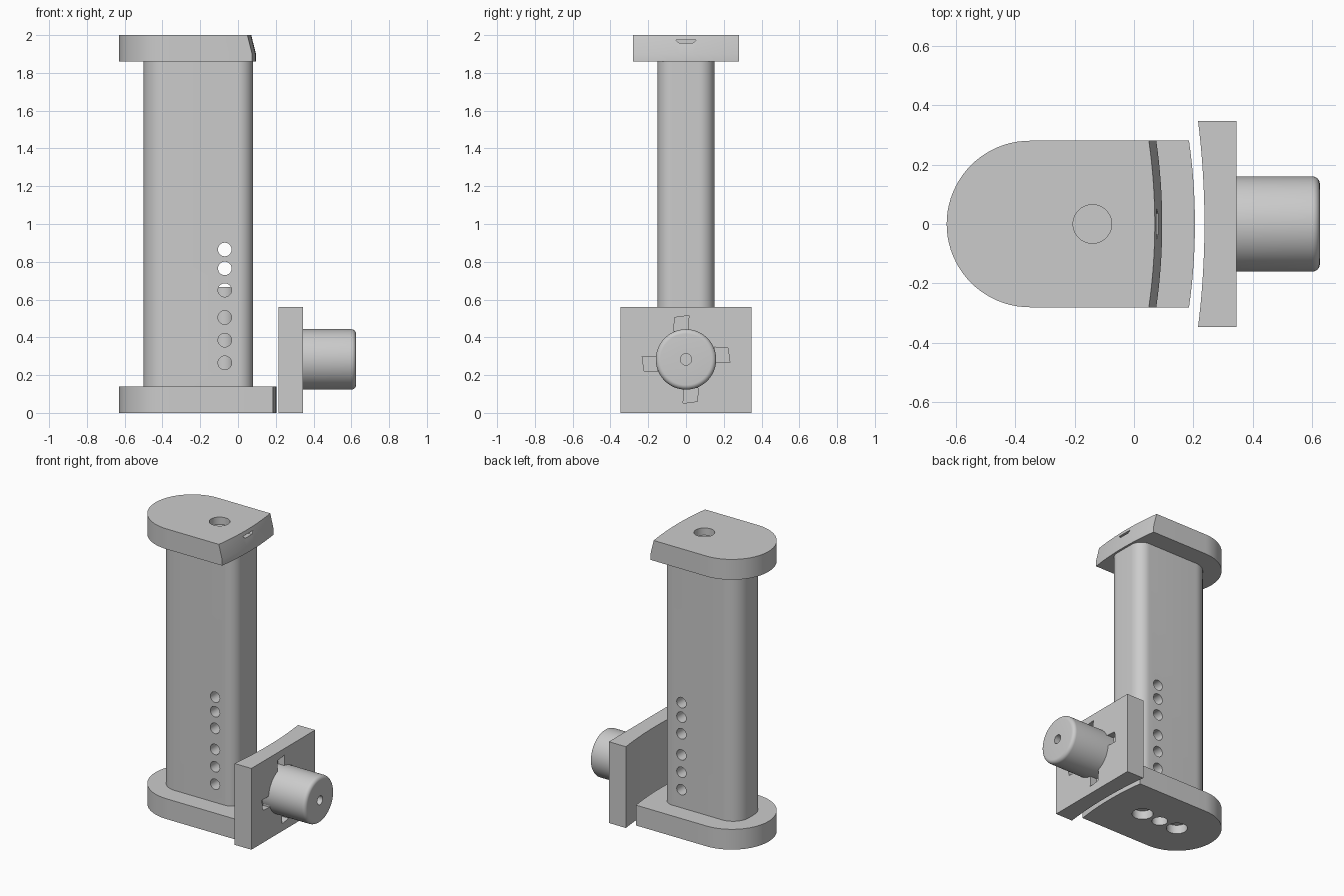
import bpy, bmesh, math
from mathutils import Vector

if "Cube" in bpy.data.objects:
    bpy.data.objects.remove(bpy.data.objects["Cube"])

grey = bpy.data.materials.new("grey")
grey.diffuse_color = (0.6, 0.6, 0.6, 1)
grey.use_nodes = True
grey.node_tree.nodes["Principled BSDF"].inputs["Base Color"].default_value = grey.diffuse_color


def loft(name, rings):
    """Skin a list of equal-length closed rings and cap both ends."""
    bm = bmesh.new()
    loops = [[bm.verts.new(p) for p in r] for r in rings]
    for a, b in zip(loops, loops[1:]):
        n = len(a)
        for i in range(n):
            bm.faces.new((a[i], a[(i + 1) % n], b[(i + 1) % n], b[i]))
    bm.faces.new(loops[0][::-1])
    bm.faces.new(loops[-1])
    bmesh.ops.recalc_face_normals(bm, faces=bm.faces)
    me = bpy.data.meshes.new(name)
    bm.to_mesh(me)
    bm.free()
    me.materials.append(grey)
    ob = bpy.data.objects.new(name, me)
    bpy.context.collection.objects.link(ob)
    return ob


def arc(cx, cy, r, a0, a1, n):
    return [(cx + r * math.cos(math.radians(a0 + (a1 - a0) * i / n)),
             cy + r * math.sin(math.radians(a0 + (a1 - a0) * i / n))) for i in range(n + 1)]


def at_z(outline, z):
    return [(x, y, z) for x, y in outline]


def cylinder(name, start, end, r, n=40):
    a, b = Vector(start), Vector(end)
    q = (b - a).to_track_quat('Z', 'Y')
    ring = [q @ Vector((r * math.cos(t * math.tau / n), r * math.sin(t * math.tau / n), 0)) for t in range(n)]
    return loft(name, [[a + p for p in ring], [b + p for p in ring]])


def cut(target, cutters):
    for c in cutters:
        m = target.modifiers.new("cut", 'BOOLEAN')
        m.operation, m.solver, m.object = 'DIFFERENCE', 'EXACT', c
        bpy.context.view_layer.objects.active = target
        bpy.ops.object.modifier_apply(modifier=m.name)
        bpy.data.objects.remove(c, do_unlink=True)


def smooth(ob):
    bpy.ops.object.select_all(action='DESELECT')
    ob.select_set(True)
    bpy.context.view_layer.objects.active = ob
    bpy.ops.object.shade_smooth_by_angle(angle=math.radians(30))


def plate_outline(right):
    """Half-round on the left, slightly bowed edge on the right."""
    bow = [(right - y * y / 3.92, y) for y in [-0.28 + 0.56 * i / 16 for i in range(17)]]
    return bow + arc(-0.35, 0, 0.28, 90, 270, 40)


# Foot plate with three holes underneath
base = loft("base_plate", [at_z(plate_outline(0.205), z) for z in (0, 0.14)])
cut(base, [cylinder("hole", (x, 0, -0.05), (x, 0, 0.06), r)
           for x, r in ((-0.07, 0.066), (-0.21, 0.05), (-0.35, 0.066))])

# Top plate with bevelled bowed edge, round recess and edge slot
top = loft("top_plate", [at_z(plate_outline(r), z) for r, z in ((0.095, 1.86), (0.095, 1.9), (0.07, 2.0))])
slot = [(-0.055, 1.975), (-0.035, 1.957), (0.035, 1.957), (0.055, 1.975)]
cut(top, [cylinder("recess", (-0.14, 0, 1.95), (-0.14, 0, 2.05), 0.065),
          loft("slot", [[(x, y, z) for y, z in slot] for x in (0.04, 0.15)])])

# Column with rounded corners and a row of cross holes
section = (arc(0.0, -0.07, 0.08, -90, 0, 12) + arc(0.0, 0.07, 0.08, 0, 90, 12)
           + arc(-0.38, 0.03, 0.12, 90, 180, 14) + arc(-0.38, -0.03, 0.12, 180, 270, 14))
column = loft("column", [at_z(section, z) for z in (0.14, 1.86)])
cut(column, [cylinder("cross_hole", (-0.07, -0.3, z), (-0.07, 0.3, z), 0.036)
             for z in (0.265, 0.385, 0.505, 0.65, 0.765, 0.865)])

# Rod inside the column that blocks the lower holes
rod = cylinder("inner_rod", (-0.07, 0, 0.15), (-0.07, 0, 0.667), 0.066)

# Clamp plate with concave back and four pockets around the knob
curve = [(0.237 - y * y * 0.18, y) for y in [0.347 - 0.694 * i / 20 for i in range(21)]]
clamp = loft("clamp_plate", [at_z([(0.345, -0.347), (0.345, 0.347)] + curve, z) for z in (0, 0.56)])
pockets = []
pocket = [(-0.065, 0.15), (0.012, 0.15), (0.015, 0.232), (-0.06, 0.222)]
for k in range(4):
    c, s = math.cos(k * math.pi / 2), math.sin(k * math.pi / 2)
    ring = [(c * y - s * z, s * y + c * z + 0.283) for y, z in pocket]
    pockets.append(loft("pocket", [[(x, y, z) for y, z in ring] for x in (0.295, 0.4)]))
cut(clamp, pockets)

# Knob with rounded rim and centre hole
profile = [(0.28, 0.16)] + [(x, y) for x, y in arc(0.6, 0.135, 0.025, 90, 0, 6)] + [(0.625, 0.03), (0.53, 0.03)]
knob = loft("knob", [[(x, r * math.cos(t * math.tau / 64), 0.283 + r * math.sin(t * math.tau / 64))
                      for t in range(64)] for x, r in profile])

for ob in (base, top, column, rod, clamp, knob):
    smooth(ob)
